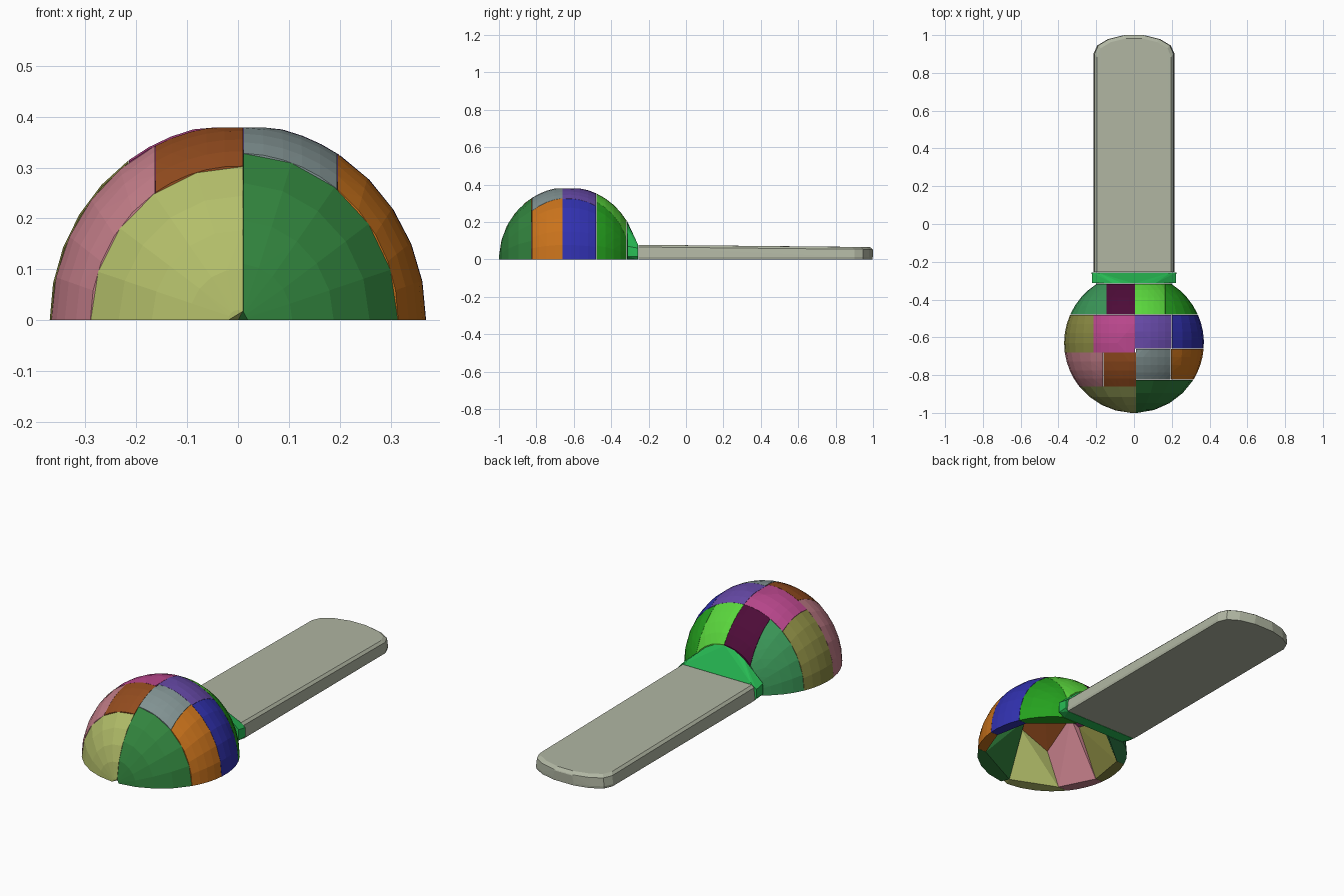
import bpy, bmesh
from math import sqrt, acos, asin, sin, cos, pi

if "Cube" in bpy.data.objects:
    bpy.data.objects.remove(bpy.data.objects["Cube"])

YC, R, RZ, TOP = -0.63, 0.37, 0.386, 0.379   # dome centre, radius, height, flattened crown
THICK, GAP = 0.042, 0.0005


def hull(name, pts, color):
    """Convex flat-shaded solid around a set of points."""
    bm = bmesh.new()
    for p in pts:
        bm.verts.new(p)
    bmesh.ops.remove_doubles(bm, verts=bm.verts, dist=0.0005)
    res = bmesh.ops.convex_hull(bm, input=bm.verts)
    junk = {g for g in res["geom_interior"] + res["geom_unused"]
            if isinstance(g, bmesh.types.BMVert)}
    bmesh.ops.delete(bm, geom=list(junk), context='VERTS')
    bmesh.ops.dissolve_limit(bm, angle_limit=0.01, verts=bm.verts, edges=bm.edges)
    bmesh.ops.recalc_face_normals(bm, faces=bm.faces)
    me = bpy.data.meshes.new(name)
    bm.to_mesh(me)
    bm.free()
    ob = bpy.data.objects.new(name, me)
    bpy.context.collection.objects.link(ob)
    mat = bpy.data.materials.new(name + "_colour")
    mat.diffuse_color = (*[min(1, c / 0.92) ** 2.2 for c in color], 1)  # display to linear
    mat.use_nodes = True
    mat.node_tree.nodes["Principled BSDF"].inputs["Base Color"].default_value = mat.diffuse_color
    me.materials.append(mat)
    return ob


def clamp(v, a, b):
    return max(a, min(b, v))


def dome_patch(x0, x1, y0, y1):
    """Points on the outer and inner dome skin within a plan rectangle."""
    pts = []
    for k in (1.0, (R - THICK) / R):
        pa = asin(clamp((y0 + GAP - YC) / (R * k), -1, 1))
        pb = asin(clamp((y1 - GAP - YC) / (R * k), -1, 1))
        for i in range(5):
            p = pa + (pb - pa) * i / 4
            y, r = YC + R * k * sin(p), R * k * cos(p)
            if r < 1e-4:
                a0 = a1 = 0
            else:
                a0 = acos(clamp((x1 - GAP) / r, -1, 1))
                a1 = acos(clamp((x0 + GAP) / r, -1, 1))
            for j in range(6):
                a = a0 + (a1 - a0) * j / 5
                pts.append((r * cos(a), y, min(TOP * k, r * RZ / R * sin(a))))
    return pts


# Dome panels: name, plan rectangle, colour
panels = [
    ("front_left", -1, .01, -1, -.86, (.64, .68, .38)),
    ("front_right", .01, 1, -1, -.825, (.19, .47, .23)),
    ("mid_front_left", -1, -.163, -.86, -.68, (.70, .45, .49)),
    ("mid_front_crown_left", -.163, .01, -.86, -.68, (.53, .28, .13)),
    ("mid_front_crown_right", .01, .195, -.825, -.66, (.46, .52, .52)),
    ("mid_front_right", .195, 1, -.825, -.66, (.72, .41, .12)),
    ("mid_back_left", -1, -.215, -.68, -.48, (.50, .50, .25)),
    ("mid_back_crown_left", -.215, .005, -.68, -.48, (.66, .26, .50)),
    ("mid_back_crown_right", .005, .2, -.66, -.48, (.37, .27, .60)),
    ("mid_back_right", .2, 1, -.66, -.48, (.19, .19, .63)),
    ("back_left", -1, -.145, -.48, -.317, (.22, .54, .32)),
    ("back_crown_left", -.145, .005, -.48, -.317, (.28, .07, .21)),
    ("back_crown_right", .005, .165, -.48, -.317, (.33, .78, .23)),
    ("back_right", .165, 1, -.48, -.317, (.15, .58, .13)),
]
for name, x0, x1, y0, y1, col in panels:
    hull("dome_panel_" + name, dome_patch(x0, x1, y0, y1), col)

# Collar joining dome and handle
collar = [(.187 * cos(pi * i / 10), -.315, .205 * sin(pi * i / 10)) for i in range(11)]
for s in (-1, 1):
    collar += [(s * .222, -.312, .015), (s * .222, -.312, .07),
               (s * .224, -.257, .015), (s * .222, -.257, .06),
               (s * .195, -.257, .08), (s * .21, -.257, 0)]
hull("collar", collar, (.16, .68, .31))

# Handle: tapered slab with bevelled upper edges and a rounded tip
handle = []
for s in (-1, 1):
    for x, y, top in ((.215, -.255, .078), (.215, .90, .066),
                      (.195, .945, .066), (.14, .978, .066), (.06, .998, .066)):
        handle += [(s * (x - .003), y, 0), (s * x, y, .012), (s * (x - .006), y, top - .012),
                   (s * (x - .018), y - (.015 if y > 0 else 0), top)]
    handle.append((s * .05, 1.0, .05))
hull("handle", handle, (.63, .65, .58))
